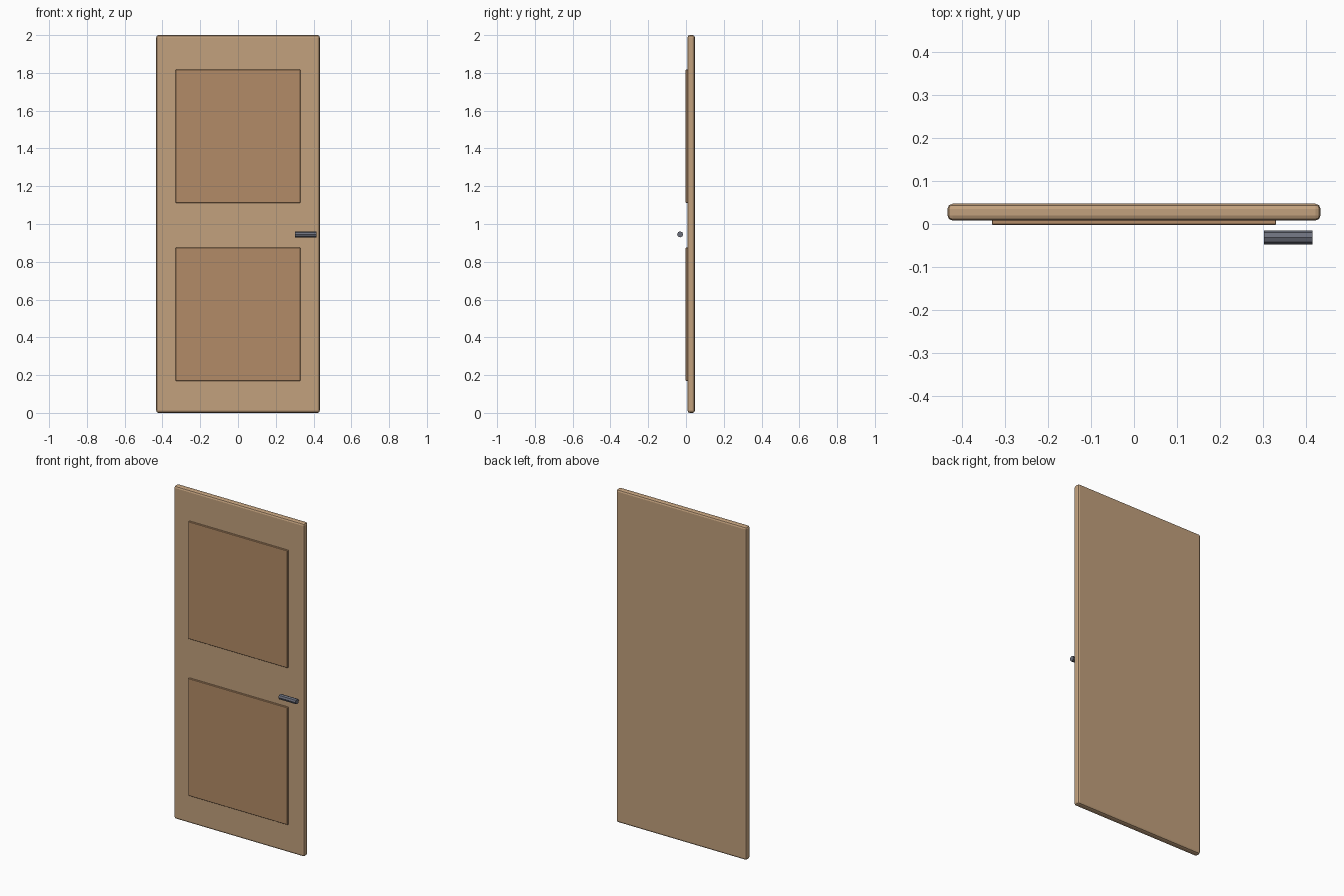
import bpy
import math

if "Cube" in bpy.data.objects:
    bpy.data.objects.remove(bpy.data.objects["Cube"])


def material(name, rgb):
    m = bpy.data.materials.new(name)
    m.diffuse_color = (*rgb, 1)
    m.use_nodes = True
    m.node_tree.nodes["Principled BSDF"].inputs["Base Color"].default_value = m.diffuse_color
    return m


def box(name, lo, hi, mat, bevel, segments):
    bpy.ops.mesh.primitive_cube_add(size=1, location=[(a + b) / 2 for a, b in zip(lo, hi)])
    ob = bpy.context.object
    ob.name = name
    ob.scale = [b - a for a, b in zip(lo, hi)]
    bpy.ops.object.transform_apply(location=False, rotation=False, scale=True)
    ob.data.materials.append(mat)
    mod = ob.modifiers.new("rounded_edges", "BEVEL")
    mod.width = bevel
    mod.segments = segments
    return ob


wood = material("light_wood", (0.54, 0.355, 0.205))
panel_wood = material("panel_wood", (0.45, 0.26, 0.135))
metal = material("dark_metal", (0.15, 0.16, 0.2))

# Door slab with rounded edges
box("door_slab", (-0.433, 0.008, 0), (0.433, 0.047, 2), wood, 0.012, 2)

# Raised panels on the front face
for name, z in (("lower_panel", 0.17), ("upper_panel", 1.112)):
    box(name, (-0.33, -0.002, z), (0.33, 0.018, z + 0.705), panel_wood, 0.002, 1)

# Lever handle floating in front of the slab
bpy.ops.mesh.primitive_cylinder_add(vertices=8, radius=0.016, depth=0.113,
                                    location=(0.358, -0.031, 0.945),
                                    rotation=(0, math.pi / 2, 0))
handle = bpy.context.object
handle.name = "lever_handle"
handle.data.materials.append(metal)
